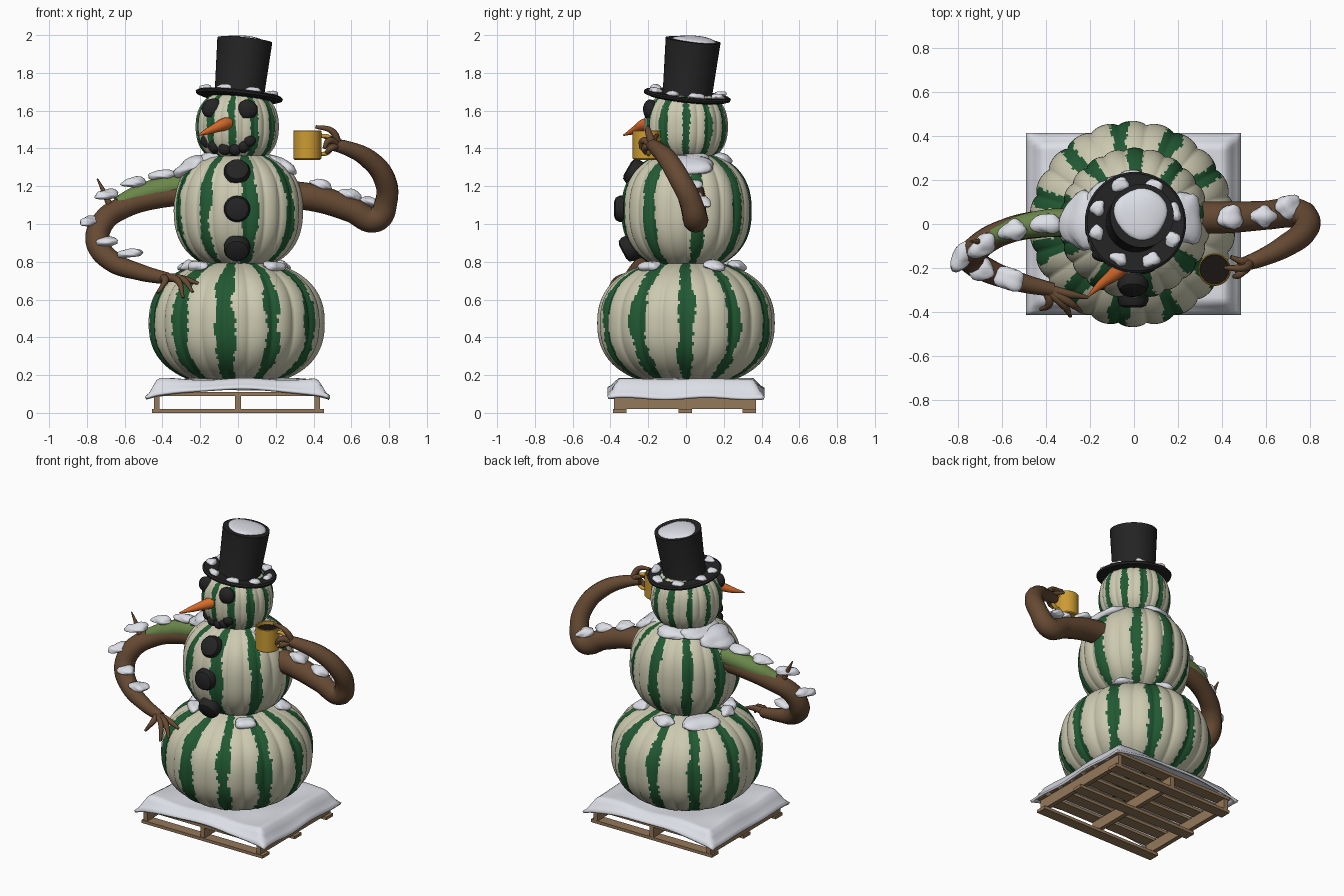
import bpy, bmesh, math, random
from mathutils import Vector, Matrix, Euler

if "Cube" in bpy.data.objects:
    bpy.data.objects.remove(bpy.data.objects["Cube"])

random.seed(4)
sin, cos, pi = math.sin, math.cos, math.pi


def material(name, rgb):
    m = bpy.data.materials.new(name)
    lin = [((c + .055) / 1.055) ** 2.4 if c > .04 else c / 12.92 for c in rgb]
    m.diffuse_color = (*lin, 1)
    m.use_nodes = True
    m.node_tree.nodes["Principled BSDF"].inputs["Base Color"].default_value = m.diffuse_color
    return m


CREAM = material("cream rind", (.80, .79, .69))
GREEN = material("dark green stripe", (.13, .35, .20))
BLACK = material("coal black", (.14, .14, .14))
BARK = material("brown bark", (.40, .29, .20))
MOSS = material("moss green", (.42, .53, .29))
SNOW = material("snow white", (.90, .91, .94))
WOOD = material("pallet wood", (.58, .47, .35))
CARROT = material("carrot orange", (.85, .42, .17))
GOLD = material("mustard yellow", (.80, .61, .20))
COFFEE = material("dark coffee", (.10, .08, .07))


def finish(name, bm, *mats, angle=40):
    me = bpy.data.meshes.new(name)
    bmesh.ops.recalc_face_normals(bm, faces=bm.faces)
    bm.to_mesh(me)
    bm.free()
    ob = bpy.data.objects.new(name, me)
    bpy.context.collection.objects.link(ob)
    for m in mats:
        me.materials.append(m)
    bpy.ops.object.select_all(action='DESELECT')
    ob.select_set(True)
    bpy.context.view_layer.objects.active = ob
    if angle:
        bpy.ops.object.shade_smooth_by_angle(angle=math.radians(angle))
    return ob


def box(name, c, s, mat):
    bm = bmesh.new()
    bmesh.ops.create_cube(bm, size=1, matrix=Matrix.LocRotScale(Vector(c), None, Vector(s)))
    return finish(name, bm, mat, angle=0)


def lathe(name, profile, mat, loc=(0, 0, 0), rot=(0, 0, 0), seg=40):
    bm = bmesh.new()
    vs = [bm.verts.new((r, 0, z)) for r, z in profile]
    es = [bm.edges.new(p) for p in zip(vs, vs[1:])]
    bmesh.ops.spin(bm, geom=vs + es, cent=(0, 0, 0), axis=(0, 0, 1), angle=2 * pi, steps=seg)
    bmesh.ops.remove_doubles(bm, verts=bm.verts, dist=1e-5)
    bm.transform(Matrix.LocRotScale(Vector(loc), Euler(rot), None))
    return finish(name, bm, mat)


def blob(name, loc, size, mat=SNOW, rot=(0, 0, 0), rough=.1, flat=.6, sub=3):
    bm = bmesh.new()
    bmesh.ops.create_icosphere(bm, subdivisions=sub, radius=1)
    p = [random.uniform(0, 6) for _ in range(3)]
    for v in bm.verts:
        x, y, z = v.co
        v.co *= 1 + rough * (sin(4 * x + p[0]) + sin(4 * y + p[1]) + .6 * sin(6 * z + 5 * x + p[2]))
        if v.co.z < 0:
            v.co.z *= flat
    bm.transform(Matrix.LocRotScale(Vector(loc), Euler(rot), Vector(size)))
    return finish(name, bm, mat, angle=80)


def tube(name, pts, mat):
    """Tapered tube through (x, y, z, radius) points."""
    cu = bpy.data.curves.new(name, 'CURVE')
    cu.dimensions, cu.bevel_depth, cu.bevel_resolution = '3D', 1, 4
    cu.resolution_u, cu.use_fill_caps = 8, True
    sp = cu.splines.new('BEZIER')
    sp.bezier_points.add(len(pts) - 1)
    for b, p in zip(sp.bezier_points, pts):
        b.co, b.radius = p[:3], p[3]
        b.handle_left_type = b.handle_right_type = 'AUTO'
    ob = bpy.data.objects.new(name, cu)
    bpy.context.collection.objects.link(ob)
    cu.materials.append(mat)
    bpy.ops.object.select_all(action='DESELECT')
    ob.select_set(True)
    bpy.context.view_layer.objects.active = ob
    bpy.ops.object.convert(target='MESH')
    bpy.ops.object.shade_smooth_by_angle(angle=math.radians(50))


def pumpkin(name, c, r, hz, stripes, half, power=2.35, seg=264, rings=64):
    """Ribbed squashed ball; faces near the stripe directions turn green."""
    bm = bmesh.new()
    rows = []
    for i in range(1, rings):
        t = -pi / 2 + pi * i / rings
        rr = r * cos(t) ** (2 / power)
        z = hz * math.copysign(abs(sin(t)) ** (2 / power), t)
        row = []
        for j in range(seg):
            a = 2 * pi * j / seg
            k = rr * (1 - .035 * (1 - abs(sin(11 * a)) ** .7))
            row.append(bm.verts.new((c[0] + k * cos(a), c[1] + k * sin(a), c[2] + z)))
        rows.append(row)
    widths = [half * random.uniform(.8, 1.25) for _ in stripes]
    for i in range(len(rows) - 1):
        jag = [(random.uniform(-.9, .9), random.uniform(-.9, .9)) for _ in stripes]
        for j in range(seg):
            n = (j + 1) % seg
            f = bm.faces.new((rows[i][j], rows[i][n], rows[i + 1][n], rows[i + 1][j]))
            deg = 360 * (j + .5) / seg
            for k, s in enumerate(stripes):
                d = (deg - s + 180) % 360 - 180 - .8 * sin(i * .23 + k)
                w = widths[k] + jag[k][d > 0] + .8 * sin(i * .4 + 2 * k)
                if abs(d) < w:
                    f.material_index = 1
    bm.faces.new(rows[0])
    bm.faces.new(rows[-1])
    return finish(name, bm, CREAM, GREEN, angle=60)


# pallet
for x in (-.43, 0, .42):
    box("pallet_stringer", (x, -.005, .055), (.03, .75, .07), WOOD)
for y in (-.35, -.005, .335):
    box("pallet_bottom_board", (0, y, .01), (.91, .072, .02), WOOD)
for i in range(7):
    box("pallet_top_board", (0, -.345 + i * .1133, .1), (.91, .078, .02), WOOD)

# snow blanket over the pallet
bm = bmesh.new()
bmesh.ops.create_grid(bm, x_segments=48, y_segments=42, size=1)


def ease(d):
    d = min(max(d, 0), 1)
    return 1 - d * d * (3 - 2 * d)


for v in bm.verts:
    u, w = v.co.x, v.co.y
    side = .095 * ease((1 - abs(u)) / .16)
    front = (.045 + .05 * u * u) * ease((1 - abs(w)) / .16)
    z = .18 - max(side, front) + .006 * sin(7 * u + 1) * sin(6 * w)
    v.co = (u * .49 - .002, w * .415, z)
blanket = finish("snow_blanket", bm, SNOW, angle=70)
sol = blanket.modifiers.new("thickness", 'SOLIDIFY')
sol.thickness, sol.offset = .015, -1

# stacked pumpkins
ring11 = [i * 360 / 11 for i in range(11)]
pumpkin("bottom_pumpkin", (-.007, 0, .475), .47, .335, ring11, 5.6)
pumpkin("middle_pumpkin", (.002, .003, 1.07), .345, .315,
        [-122, -80, -36, 10, 53, 89, 127, 163, 200], 6.3)
pumpkin("head_pumpkin", (-.004, .0, 1.515), .222, .20, ring11, 5.6)

# coal buttons, eyes and mouth
coal = [(0, .04), (.04, .04), (.06, .032), (.07, .01), (.07, -.04), (0, -.04)]
for y, z, tilt in ((-.275, 1.275, 60), (-.34, 1.08, 90), (-.3, .87, 118)):
    lathe("coal_button", coal, BLACK, (-.005, y, z), (math.radians(tilt), 0, 0), 24)


def on_face(x, z, r=.205):
    return -math.sqrt(max(r * r - x * x - ((z - 1.515) * .75) ** 2, .002))


for x, z in ((-.135, 1.61), (.05, 1.605)):
    blob("coal_eye", (x, on_face(x, z), z), (.054, .04, .054), BLACK, rough=.03, flat=1)
for x, z in ((-.165, 1.44), (-.125, 1.412), (-.07, 1.397), (-.015, 1.395), (.03, 1.41), (.06, 1.44)):
    blob("coal_mouth", (x, on_face(x, z), z), (.034, .03, .034), BLACK, rough=.04, flat=1)

# carrot nose
tube("carrot_nose", [(-.045, -.18, 1.535, .038), (-.08, -.22, 1.525, .033),
                     (-.15, -.275, 1.495, .02), (-.21, -.33, 1.47, .004)], CARROT)

# top hat with snow, built upright then tilted back to one side
hat_at, hat_rot = Vector((.005, .005, 1.665)), Euler((-.105, .1, 0))
hat = Matrix.LocRotScale(hat_at, hat_rot, None)
lathe("top_hat", [(0, 0), (.2, -.004), (.228, .006), (.232, .018), (.222, .026), (.136, .02),
                  (.132, .04), (.146, .312), (0, .312)], BLACK, hat_at, hat_rot, 48)
blob("hat_top_snow", hat @ Vector((-.005, .01, .308)), (.125, .12, .026), rot=hat_rot, rough=.04)
for deg in (15, 62, 112, 160, 195, 245, 292, 335):
    a = math.radians(deg)
    blob("brim_snow", hat @ Vector((.185 * cos(a), .185 * sin(a), .03)),
         (.04, .03, .02), rot=(-.1, .1, a + pi / 2))

# bent left-side arm with moss, twig and fingers
tube("bent_arm", [(-.2, 0, 1.165, .065), (-.42, 0, 1.145, .062), (-.6, -.04, 1.09, .058),
                  (-.715, -.11, 1.01, .062), (-.742, -.16, .9, .064), (-.67, -.21, .805, .056),
                  (-.52, -.265, .745, .044), (-.37, -.3, .71, .032)], BARK)
tube("arm_moss", [(-.22, .01, 1.205, .06), (-.38, .005, 1.19, .064),
                  (-.52, -.015, 1.155, .055), (-.64, -.055, 1.11, .035)], MOSS)
tube("arm_twig", [(-.68, -.08, 1.1, .018), (-.71, -.08, 1.17, .013), (-.745, -.08, 1.24, .004)], BARK)
for mid, tip in (((-.385, -.36, .7), (-.425, -.39, .635)), ((-.32, -.37, .7), (-.29, -.42, .61)),
                 ((-.29, -.36, .705), (-.24, -.4, .64)), ((-.29, -.32, .71), (-.21, -.335, .685))):
    tube("hand_finger", [(-.4, -.295, .715, .024), (*mid, .018), (*tip, .008)], BARK)

# raised right-side arm with fingers around the mug handle
tube("raised_arm", [(.22, .03, 1.16, .075), (.42, .03, 1.135, .072), (.6, .04, 1.075, .066),
                    (.73, .05, 1.025, .068), (.785, .025, 1.12, .06), (.775, -.035, 1.24, .058),
                    (.69, -.1, 1.345, .052), (.58, -.155, 1.4, .04), (.48, -.19, 1.425, .03)], BARK)
for a, b in (((.5, -.2, 1.49), (.41, -.2, 1.515)), ((.48, -.23, 1.44), (.455, -.24, 1.4)),
             ((.49, -.17, 1.45), (.44, -.15, 1.47)), ((.49, -.22, 1.4), (.465, -.215, 1.375))):
    tube("mug_finger", [(.53, -.175, 1.415, .024), (*a, .017), (*b, .009)], BARK)

# mug
lathe("mug", [(0, 0), (.068, 0), (.074, .006), (.074, .152), (.07, .156), (.066, .152),
              (.066, .02), (0, .02)], GOLD, (.367, -.208, 1.34))
lathe("coffee", [(0, .13), (.067, .13), (.067, .12), (0, .12)], COFFEE, (.367, -.208, 1.34))
tube("mug_handle", [(.43, -.2, 1.465, .011), (.48, -.195, 1.46, .011), (.495, -.195, 1.42, .011),
                    (.48, -.195, 1.38, .011), (.43, -.2, 1.37, .011)], GOLD)

# snow on shoulders, collar and the seam between pumpkins
blob("left_shoulder_snow", (-.24, .01, 1.3), (.1, .14, .05), rot=(0, -.45, 0))
blob("left_shoulder_snow", (-.14, .03, 1.345), (.1, .15, .04), rot=(0, -.2, 0))
blob("right_shoulder_snow", (.23, .02, 1.305), (.08, .12, .045), rot=(0, .5, 0))
blob("right_shoulder_snow", (.15, .02, 1.34), (.08, .13, .035), rot=(0, .2, 0))
blob("back_collar_snow", (-.02, .17, 1.35), (.11, .07, .03), rot=(-.3, 0, 0))
for deg, s in ((-140, .7), (-45, .7), (35, .8), (95, .8), (145, 1.2), (195, .7)):
    a = math.radians(deg)
    blob("seam_snow", (.27 * cos(a), .27 * sin(a), .775), (.065 * s, .09 * s, .03), rot=(0, .3, a))

# snow clumps along the arms
for x, y, z, yaw in ((-.4, 0, 1.255, 0), (-.55, -.03, 1.215, .2), (-.69, -.1, 1.15, .7),
                     (-.785, -.15, 1.01, 1.1), (-.695, -.205, .9, -.7), (-.57, -.25, .84, -.3),
                     (.44, .03, 1.205, 0), (.59, .035, 1.15, 0), (.7, .08, 1.11, .5)):
    blob("arm_snow", (x, y, z), (.066, .05, .032), rot=(0, .25 if x > 0 else -.1, yaw))
